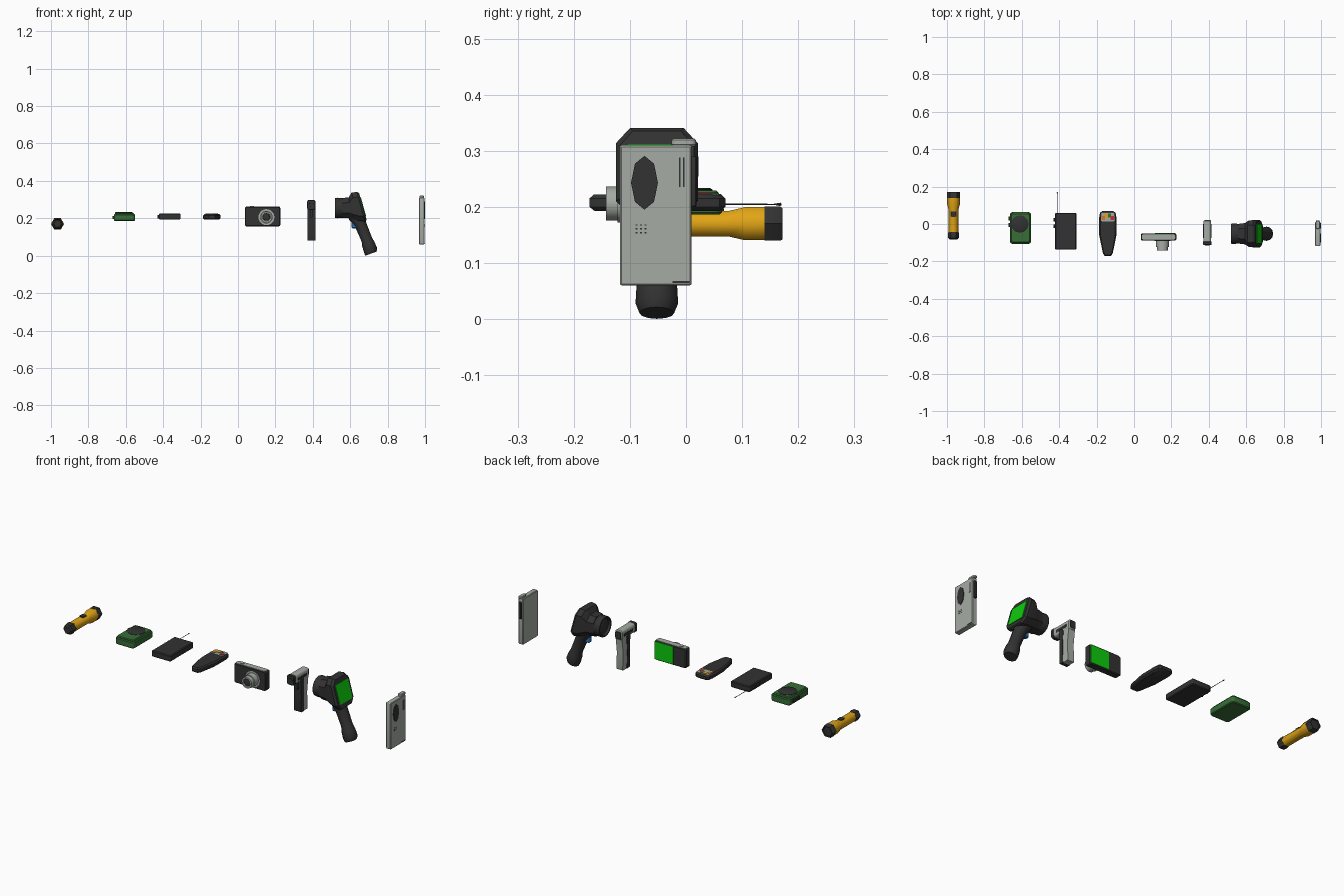
import bpy, bmesh, math

if "Cube" in bpy.data.objects:
    bpy.data.objects.remove(bpy.data.objects["Cube"])


def mat(name, r, g, b):
    m = bpy.data.materials.new(name)
    m.diffuse_color = (r, g, b, 1)
    m.use_nodes = True
    m.node_tree.nodes["Principled BSDF"].inputs["Base Color"].default_value = m.diffuse_color
    return m


BLACK = mat("black plastic", .032, .032, .032)
GREY = mat("light grey", .38, .41, .37)
YELLOW = mat("yellow", .75, .37, .008)
GREEN = mat("dark green", .038, .155, .038)
SCREEN = mat("screen green", .004, .60, .004)
BLUE = mat("blue", .02, .18, .5)
RED = mat("red", .6, .02, .03)
ORANGE = mat("orange", .65, .2, .02)


def loft(name, rings, material, angle=35):
    """Skin a list of equal-length point rings and cap both ends."""
    bm = bmesh.new()
    vs = [[bm.verts.new(p) for p in ring] for ring in rings]
    n = len(vs[0])
    for a, b in zip(vs, vs[1:]):
        for i in range(n):
            j = (i + 1) % n
            bm.faces.new((a[i], a[j], b[j], b[i]))
    bm.faces.new(vs[0])
    bm.faces.new(vs[-1])
    bmesh.ops.recalc_face_normals(bm, faces=bm.faces)
    me = bpy.data.meshes.new(name)
    bm.to_mesh(me)
    bm.free()
    me.materials.append(material)
    ob = bpy.data.objects.new(name, me)
    bpy.context.collection.objects.link(ob)
    bpy.ops.object.select_all(action='DESELECT')
    ob.select_set(True)
    bpy.context.view_layer.objects.active = ob
    bpy.ops.object.shade_smooth_by_angle(angle=math.radians(angle))
    return ob


def place(axis, u, v, t):
    return {'x': (t, u, v), 'y': (u, t, v), 'z': (u, v, t)}[axis]


def slab(name, axis, u0, u1, v0, v1, t0, t1, material, r=0.0, c=0.0, seg=3):
    """Rounded rectangle (corner r) extruded along axis with chamfered rims c."""
    rings = []
    levels = [(t0, c), (t0 + c, 0), (t1 - c, 0), (t1, c)] if c else [(t0, 0), (t1, 0)]
    for t, inset in levels:
        rr, ring = max(r - inset, .0005), []
        for k, (u, v) in enumerate(((u1, v1), (u0, v1), (u0, v0), (u1, v0))):
            su, sv = (1 if u == u1 else -1), (1 if v == v1 else -1)
            cu, cv = u - su * (inset + rr), v - sv * (inset + rr)
            if r == 0:
                ring.append(place(axis, u - su * inset, v - sv * inset, t))
                continue
            for s in range(seg + 1):
                a = math.pi / 2 * (k + s / seg)
                ring.append(place(axis, cu + rr * math.cos(a), cv + rr * math.sin(a), t))
        rings.append(ring)
    return loft(name, rings, material)


def lathe(name, axis, cu, cv, profile, n, material, angle=35, squash=1):
    """Profile of (position along axis, radius); squash narrows the first cross direction."""
    rings = [[place(axis, cu + squash * r * math.cos(2 * math.pi * i / n),
                    cv + r * math.sin(2 * math.pi * i / n), t)
              for i in range(n)] for t, r in profile]
    return loft(name, rings, material, angle)


# Torch, lying along y
TX, TZ = -.965, .17
lathe("torch_body", 'y', TX, TZ, [(-.045, .026), (.075, .026), (.105, .034), (.142, .034)], 6, YELLOW, 65)
lathe("torch_head_ring", 'y', TX, TZ, [(.14, .035), (.168, .035), (.172, .032), (.172, .028), (.166, .026)], 6, BLACK)
lathe("torch_tail_cap", 'y', TX, TZ, [(-.083, .020), (-.076, .028), (-.05, .030), (-.042, .027)], 6, BLACK)
slab("torch_switch", 'z', TX - .013, TX + .013, .038, .068, .188, .197, BLACK, .004)

# Green motion sensor with round sensor pad
slab("sensor_case", 'z', -.664, -.55, -.107, .064, .186, .222, GREEN, .016, .004)
slab("sensor_lid", 'z', -.658, -.556, -.101, .058, .220, .229, GREEN, .014, .004)
lathe("sensor_pad", 'z', -.61, 0, [(.226, .047), (.231, .047), (.234, .042)], 12, BLACK)
for y in (.03, -.005):
    slab("sensor_side_button", 'x', y - .01, y + .01, .197, .212, -.671, -.66, BLACK)

# Black receiver box with side dials and aerial
slab("receiver_case", 'z', -.422, -.308, -.137, .06, .193, .226, BLACK, .006, .004)
for y in (.022, -.012):
    lathe("receiver_dial", 'x', y, .209, [(-.43, .009), (-.42, .009)], 8, BLACK)
lathe("receiver_aerial", 'y', -.41, .2045, [(.055, .0016), (.16, .0012)], 6, BLACK)
lathe("receiver_aerial_tip", 'y', -.41, .2045, [(.157, .0012), (.168, .0035), (.17, .002)], 6, BLACK)

# Field meter: tapered handset with coloured lamps
MX = -.14
half = [(.016, -.172), (.026, -.158), (.046, -.06), (.047, .03), (.042, .06), (.028, .07)]
outline = half + [(-x, y) for x, y in reversed(half)]
loft("meter_case", [[(MX + x * s, -.05 + (y + .05) * (1 - (1 - s) * .4), z) for x, y in outline]
                    for z, s in ((.193, .82), (.200, 1), (.215, 1), (.222, .85))], BLACK)
slab("meter_lamp_panel", 'z', MX - .037, MX + .037, .014, .062, .221, .2228, GREY, .008)
for dx, y, m in ((-.024, .032, ORANGE), (-.009, .046, YELLOW), (.009, .046, GREEN), (.024, .032, RED)):
    slab("meter_lamp", 'z', MX + dx - .009, MX + dx + .009, y - .011, y + .011, .222, .2245, m)

# Compact camera: lens to the front, screen at the back
slab("camera_body", 'y', .037, .226, .157, .262, -.088, -.051, BLACK, .008, .004)
slab("camera_top_plate", 'z', .042, .221, -.085, -.054, .259, .2635, GREY, .01)
lathe("camera_shutter_button", 'z', .075, -.069, [(.262, .010), (.266, .010)], 10, GREY)
lathe("camera_lens_ring", 'y', .152, .206, [(-.086, .043), (-.091, .043)], 20, GREY)
lathe("camera_lens_barrel", 'y', .152, .206,
      [(-.09, .034), (-.122, .034), (-.122, .030), (-.143, .030), (-.143, .022), (-.138, .020)], 20, GREY)
lathe("camera_lens_glass", 'y', .152, .206, [(-.136, .020), (-.140, .018), (-.142, .010)], 16, BLACK)
slab("camera_screen", 'y', .111, .223, .162, .258, -.052, -.0485, SCREEN)

# Pistol thermometer: barrel along y, upright handle
GX = .392
slab("thermometer_barrel", 'y', GX - .021, GX + .021, .247, .297, -.10, .020, GREY, .012, .005)
slab("thermometer_nose", 'y', GX - .023, GX + .023, .245, .298, -.112, -.092, BLACK, .012, .003)
lathe("thermometer_lens", 'y', GX, .272, [(-.110, .013), (-.114, .012)], 10, BLACK)
grip = ((.08, -.020, .026), (.088, -.020, .029), (.17, -.022, .026), (.262, -.018, .034))
for name, m, hw, y0, y1 in (("thermometer_grip", GREY, .019, -.3, 1),
                            ("thermometer_grip_front", BLACK, .0215, -1.06, -.2)):
    loft(name, [[(GX + sx * hw, y + sy * d, z) for sx, sy in ((-1, y0), (-1, y1), (1, y1), (1, y0))]
                for z, y, d in grip], m)
slab("thermometer_trigger", 'y', GX - .008, GX + .008, .205, .246, -.066, -.046, BLACK, .004)
slab("thermometer_screen", 'y', GX - .016, GX + .016, .254, .290, .019, .0225, BLACK, .004)
slab("thermometer_side_strip", 'x', -.075, .000, .262, .276, GX - .0225, GX + .0225, BLACK)

# Thermal imager: lens toward -x, tilted octagonal screen housing, slanted grip
IY = -.052


def ring8(cx, cz, hy, hl, lean, cut=.35):
    """Chamfered rectangle facing x, leaning back by lean (dx per dz)."""
    pts = [(1, 1 - cut), (1 - cut, 1), (cut - 1, 1), (-1, 1 - cut),
           (-1, cut - 1), (cut - 1, -1), (1 - cut, -1), (1, cut - 1)]
    return [(cx - lean * hl * b, IY + hy * a, cz + hl * b) for a, b in pts]


loft("imager_head", [ring8(.555, .255, .052, .053, 0, .5), ring8(.595, .256, .057, .056, .05, .5),
                     ring8(.628, .262, .071, .075, .28), ring8(.657, .262, .073, .079, .28),
                     ring8(.668, .262, .066, .073, .28)], BLACK, 25)
loft("imager_screen", [ring8(.667, .262, .053, .050, .28, .04), ring8(.671, .262, .053, .050, .28, .04)], SCREEN)
lathe("imager_lens_hood", 'x', IY, .255,
      [(.565, .052), (.53, .055), (.519, .053), (.519, .046), (.53, .042)], 16, BLACK)
lathe("imager_lens_glass", 'x', IY, .255, [(.531, .041), (.526, .03), (.524, .012)], 16, BLACK)
steps = ((.212, .630, .040, .04), (.165, .656, .030, .031), (.085, .689, .028, .030), (.062, .697, .033, .036),
         (.028, .709, .035, .038), (.011, .711, .030, .031))
loft("imager_grip", [[(cx + rx * math.cos(a), IY + ry * math.sin(a), z + .35 * rx * math.cos(a))
                      for a in [2 * math.pi * i / 12 for i in range(12)]]
                     for z, cx, rx, ry in steps], BLACK, 40)
slab("imager_trigger", 'z', .608, .64, IY - .013, IY + .013, .146, .190, BLUE, .006, .004)

# Handheld radio: tall grey case facing +x
slab("radio_case", 'x', -.118, .010, .06, .310, .968, .997, GREY, .004, .003)
slab("radio_top_knob", 'z', .971, .994, -.026, .018, .308, .322, GREY, .009, .003)
lathe("radio_speaker", 'x', -.074, .243, [(.994, .048), (1.0, .048)], 8, BLACK, squash=.5)
for y in (-.011, -.004):
    slab("radio_slot", 'x', y - .0016, y + .0016, .235, .288, .996, .9985, BLACK)
for i in range(3):
    for z in (.154, .161, .168):
        y = -.088 + i * .008
        slab("radio_mic_hole", 'x', y - .002, y + .002, z - .001, z + .001, .996, .9985, BLACK)
slab("radio_lower_strip", 'x', -.024, .006, .064, .068, .996, .9985, BLACK)
slab("radio_talk_button", 'y', .974, .991, .20, .290, .008, .019, BLACK, .004, .002)
